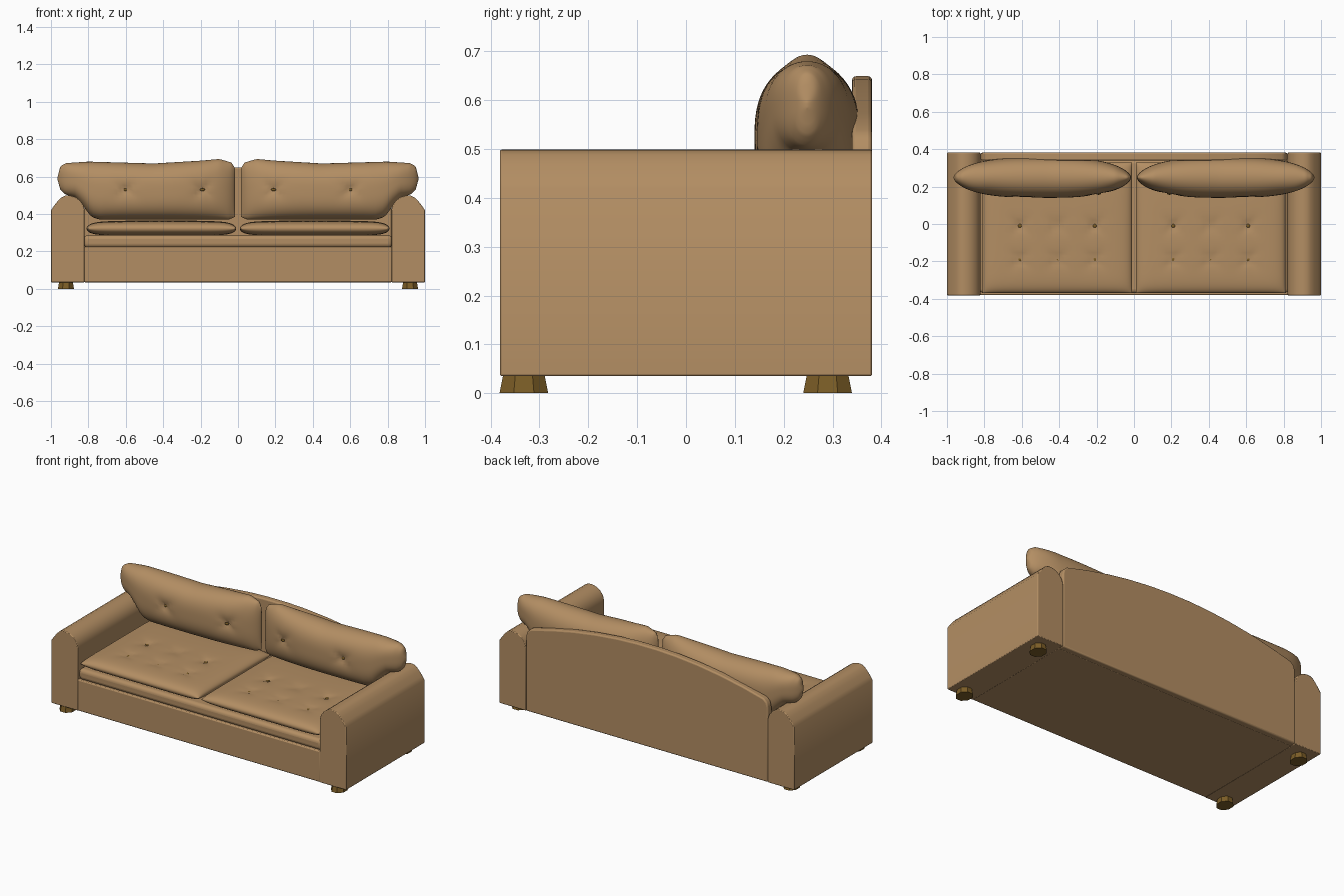
import bpy, bmesh, math
from mathutils import Matrix, Vector

if "Cube" in bpy.data.objects:
    bpy.data.objects.remove(bpy.data.objects["Cube"], do_unlink=True)


def material(name, color):
    m = bpy.data.materials.new(name)
    m.use_nodes = True
    m.diffuse_color = color
    m.node_tree.nodes["Principled BSDF"].inputs["Base Color"].default_value = color
    return m


FABRIC = material("tan_fabric", (0.45, 0.27, 0.125, 1))
WOOD = material("brown_wood", (0.2, 0.11, 0.02, 1))
parts = []


def finish(name, bm, mat):
    bmesh.ops.recalc_face_normals(bm, faces=bm.faces)
    mesh = bpy.data.meshes.new(name)
    bm.to_mesh(mesh)
    bm.free()
    mesh.materials.append(mat)
    obj = bpy.data.objects.new(name, mesh)
    bpy.context.collection.objects.link(obj)
    parts.append(obj)
    return obj


def bevel(obj, width, segments=3):
    mod = obj.modifiers.new("rounded_edges", "BEVEL")
    mod.width, mod.segments = width, segments
    mod.limit_method = "ANGLE"
    mod.angle_limit = math.radians(50)


def prism(name, profile, y0, y1, mat=FABRIC):
    """Extrude an x-z profile along y."""
    bm = bmesh.new()
    face = bm.faces.new([bm.verts.new((x, y0, z)) for x, z in profile])
    ext = bmesh.ops.extrude_face_region(bm, geom=[face])["geom"]
    bmesh.ops.translate(bm, vec=(0, y1 - y0, 0),
                        verts=[v for v in ext if isinstance(v, bmesh.types.BMVert)])
    return finish(name, bm, mat)


def box(name, x, y0, y1, z0, z1):
    return prism(name, [(-x, z0), (x, z0), (x, z1), (-x, z1)], y0, y1)


def pillow(name, shape, nu, nv):
    """Two grids sharing a rim; shape(u, v, side) gives each point, u and v in -1..1."""
    bm = bmesh.new()
    for side in (-1, 1):
        made = bmesh.ops.create_grid(bm, x_segments=nu, y_segments=nv, size=1)["verts"]
        for v in made:
            u, w = (math.sin(c * math.pi / 2) for c in v.co.xy)
            v.co = shape(u, w, side)
    bmesh.ops.remove_doubles(bm, verts=bm.verts, dist=0.0004)
    return finish(name, bm, FABRIC)


def button(name, centre, scale):
    bm = bmesh.new()
    bmesh.ops.create_uvsphere(bm, u_segments=12, v_segments=8, radius=1)
    bmesh.ops.transform(bm, verts=bm.verts,
                        matrix=Matrix.Translation(centre) @ Matrix.Diagonal((*scale, 1)))
    finish(name, bm, WOOD)


def along(points, x):
    """Linear lookup in a list of (x, z) points."""
    for (xa, za), (xb, zb) in zip(points, points[1:]):
        if x <= xb:
            return za + (zb - za) * max(0, x - xa) / (xb - xa)
    return points[-1][1]


def pinch(a, b, spots, depth, radius):
    """Depth of the pull around each button, with diagonal folds."""
    total = 0
    for p, q in spots:
        dx, dy = a - p, b - q
        fold = 1 - 0.4 * math.cos(4 * math.atan2(dy, dx))
        total += depth * fold * math.exp(-math.hypot(dx, dy) / radius)
    return total


def bulge(t, power, root):
    return max(0, 1 - abs(t) ** power) ** root


# Base, seat deck and arched back
base = box("base", 0.825, -0.38, 0.35, 0.035, 0.225)
bevel(base, 0.006, 2)
deck = box("seat_deck", 0.825, -0.37, 0.345, 0.22, 0.287)
bevel(deck, 0.022, 4)

half = [(0.82, 0.035), (0.82, 0.49), (0.812, 0.52), (0.79, 0.54)]
arch = [(x, 0.65 - 0.11 * (x / 0.79) ** 2) for x in (0.65, 0.5, 0.35, 0.2, 0.07)]
right = half + arch
back = prism("back_panel", right + [(-x, z) for x, z in reversed(right)], 0.34, 0.381)
bevel(back, 0.008)

# Arms
ARM = [(0.82, 0.035), (0.82, 0.42), (0.827, 0.448), (0.845, 0.473), (0.87, 0.491),
       (0.9, 0.499), (0.925, 0.498), (0.945, 0.488), (0.965, 0.468), (0.985, 0.442),
       (1, 0.42), (1, 0.035)]
for s, label in ((1, "left"), (-1, "right")):
    arm = prism(label + "_arm", [(s * x, z) for x, z in ARM], -0.381, 0.381)
    bevel(arm, 0.004, 2)

# Cushions
SEAT_SPOTS = [(x, y) for x in (0.21, 0.41, 0.61) for y in (-0.19, -0.01)]
BACK_SPOTS = [(0.19, 0.53), (0.6, 0.53)]
TOP = [(0.015, 0.645), (0.035, 0.675), (0.1, 0.694), (0.2, 0.685), (0.45, 0.67),
       (0.8, 0.68), (0.92, 0.672), (0.95, 0.655), (0.965, 0.595)]
BOTTOM = [(0.015, 0.385), (0.05, 0.37), (0.74, 0.37), (0.785, 0.385), (0.83, 0.445),
          (0.87, 0.488), (0.925, 0.505), (0.95, 0.53), (0.965, 0.585)]


def seat_shape(s):
    def shape(u, v, side):
        x, y = 0.41 + 0.4 * u, -0.02 + 0.35 * v
        h = 0.036 * bulge(u, 10, 0.5) * bulge(v, 10, 0.5)
        if side > 0:
            h += 0.009 * bulge(u, 2, 1) * bulge(v, 2, 1)
            h -= pinch(x, y, SEAT_SPOTS, 0.015, 0.03)
        return Vector((s * x, y, 0.322 + side * h))
    return shape


def back_shape(s):
    def shape(u, v, side):
        x = 0.49 + 0.475 * u
        low, high = along(BOTTOM, x), along(TOP, x)
        z = low + (high - low) * (v + 1) / 2
        h = 0.108 * bulge(u, 3, 0.6) * bulge(v, 2.8, 0.5)
        if side < 0:
            h -= pinch(x, z, BACK_SPOTS, 0.022, 0.03) * bulge(v, 4, 1)
        return Vector((s * x, 0.248 + side * h, z))
    return shape


for s, label in ((1, "left"), (-1, "right")):
    pillow(label + "_seat_cushion", seat_shape(s), 64, 56)
    pillow(label + "_back_cushion", back_shape(s), 64, 32)
    for x, y in SEAT_SPOTS:
        button(label + "_seat_button", (s * x, y, 0.353), (0.01, 0.01, 0.004))
    for x, z in BACK_SPOTS:
        button(label + "_back_button", (s * x, 0.162, z), (0.013, 0.006, 0.008))

# Feet, wider at the floor
for s, side in ((1, "left"), (-1, "right")):
    for y, end in ((-0.332, "front"), (0.29, "rear")):
        bm = bmesh.new()
        bmesh.ops.create_cone(bm, cap_ends=True, segments=8, radius1=0.054,
                              radius2=0.046, depth=0.037)
        spin = Matrix.Rotation(math.pi / 8, 4, "Z")
        place = Matrix.Translation((s * 0.92, y, 0.0185))
        bmesh.ops.transform(bm, verts=bm.verts,
                            matrix=place @ Matrix.Diagonal((0.86, 1, 1, 1)) @ spin)
        finish(f"{end}_{side}_foot", bm, WOOD)

# Smooth shading with crisp edges
bpy.ops.object.select_all(action="DESELECT")
for obj in parts:
    obj.select_set(True)
bpy.context.view_layer.objects.active = parts[0]
bpy.ops.object.shade_smooth_by_angle(angle=math.radians(40))
